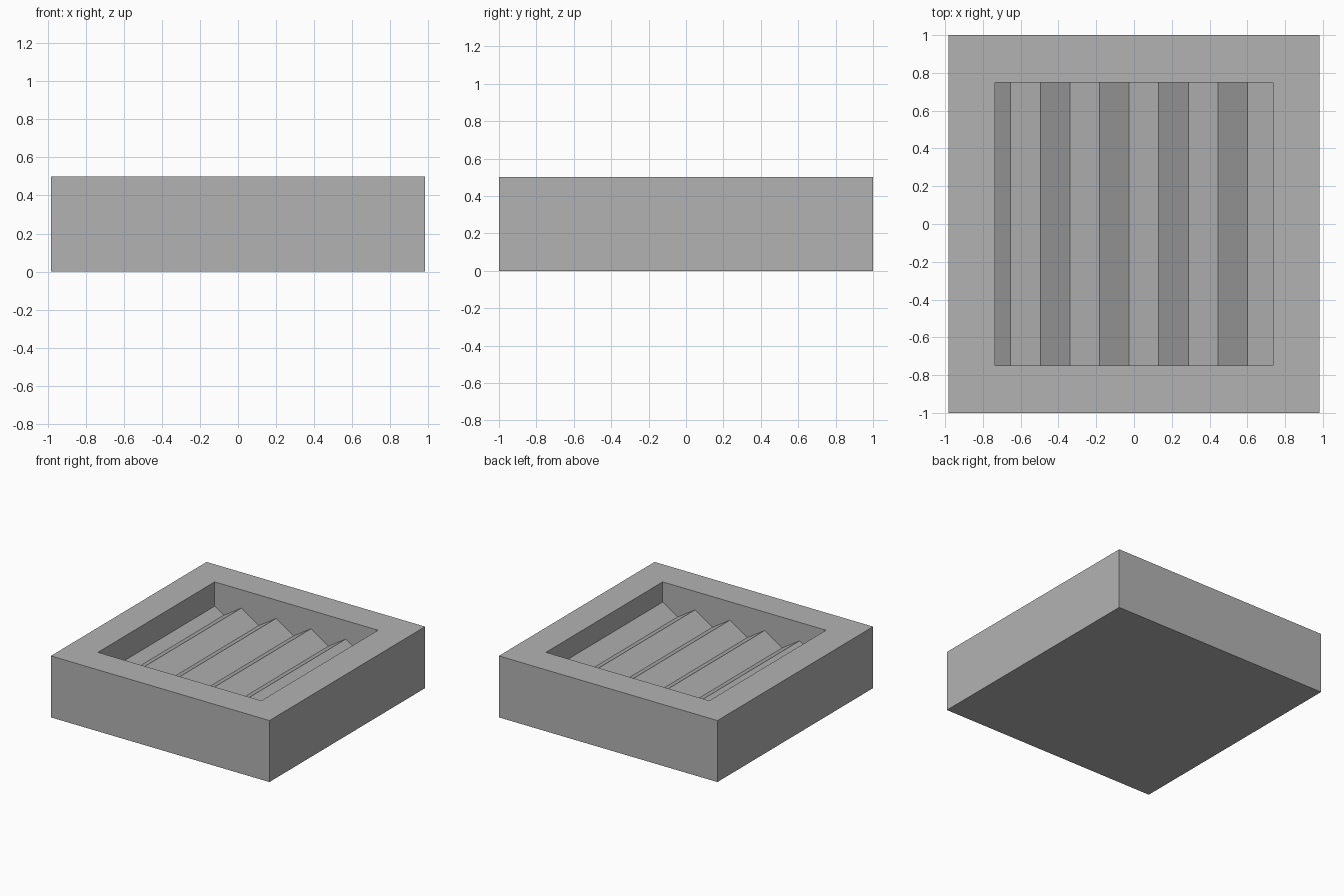
import bpy, bmesh

if "Cube" in bpy.data.objects:
    bpy.data.objects.remove(bpy.data.objects["Cube"])

HALF_X, HALF_Y, HEIGHT = 0.983, 1.0, 0.5      # outer block
POCKET_X, POCKET_Y = 0.735, 0.75              # recess half sizes
VALLEY_Z, PEAK_Z = 0.25, 0.35                 # ridged floor heights
FIRST_VALLEY, PITCH = -0.653, 0.3135

grey = bpy.data.materials.new("plain_grey")
grey.diffuse_color = (0.45, 0.45, 0.45, 1)
grey.use_nodes = True
grey.node_tree.nodes["Principled BSDF"].inputs["Base Color"].default_value = grey.diffuse_color


def extrude_profile(name, profile, half_y):
    """Extrude an x-z outline along y, centred on y = 0."""
    bm = bmesh.new()
    face = bm.faces.new([bm.verts.new((x, -half_y, z)) for x, z in profile])
    new = bmesh.ops.extrude_face_region(bm, geom=[face])["geom"]
    verts = [v for v in new if isinstance(v, bmesh.types.BMVert)]
    bmesh.ops.translate(bm, verts=verts, vec=(0, 2 * half_y, 0))
    bmesh.ops.recalc_face_normals(bm, faces=bm.faces)
    mesh = bpy.data.meshes.new(name)
    bm.to_mesh(mesh)
    bm.free()
    mesh.materials.append(grey)
    obj = bpy.data.objects.new(name, mesh)
    bpy.context.collection.objects.link(obj)
    return obj


def floor_z(x):
    """Height of the zigzag floor at x."""
    t = ((x - FIRST_VALLEY) / PITCH) % 1.0
    return VALLEY_Z + (PEAK_Z - VALLEY_Z) * (1 - abs(2 * t - 1))


# Solid outer block
block = extrude_profile("ridged_tray", [(-HALF_X, 0), (HALF_X, 0),
                                        (HALF_X, HEIGHT), (-HALF_X, HEIGHT)], HALF_Y)

# Recess with a zigzag bottom
xs = [-POCKET_X] + [FIRST_VALLEY + i * PITCH / 2 for i in range(9)] + [POCKET_X]
profile = [(x, floor_z(x)) for x in xs]
profile += [(POCKET_X, HEIGHT + 0.2), (-POCKET_X, HEIGHT + 0.2)]
cutter = extrude_profile("recess_cutter", profile, POCKET_Y)
cutter.hide_render = True

# Cut the recess and drop the cutter
cut = block.modifiers.new("recess", "BOOLEAN")
cut.operation = "DIFFERENCE"
cut.solver = "EXACT"
cut.object = cutter
bpy.context.view_layer.objects.active = block
bpy.ops.object.modifier_apply(modifier=cut.name)
bpy.data.objects.remove(cutter)
